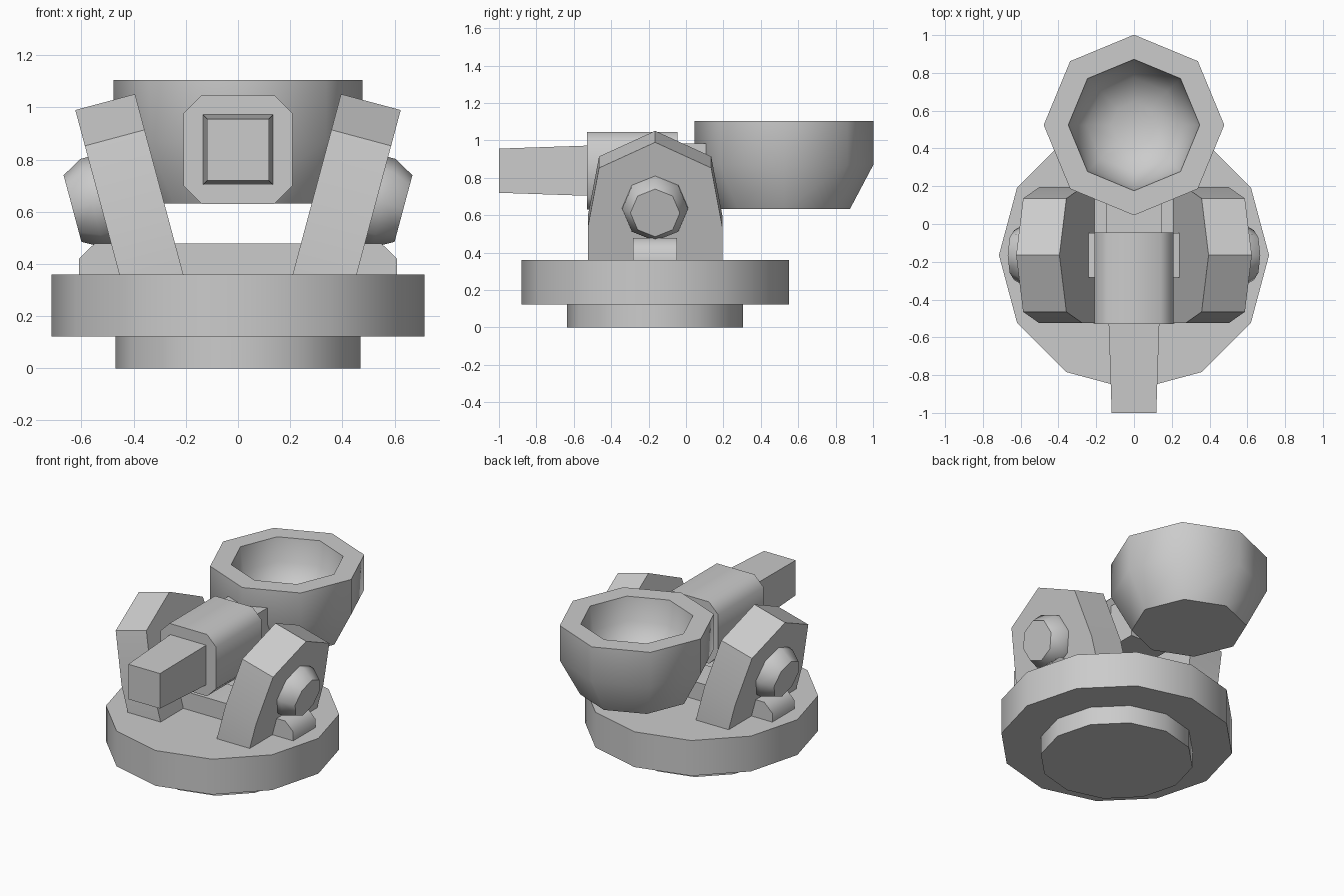
import bpy, bmesh, math
from mathutils import Vector

if "Cube" in bpy.data.objects:
    bpy.data.objects.remove(bpy.data.objects["Cube"])

CY = -0.165          # turntable centre in y
AZ = 0.838           # beam axis height
TILT = math.radians(15)
U = Vector((math.sin(TILT), 0, math.cos(TILT)))    # up along the leaning plate
N = Vector((math.cos(TILT), 0, -math.sin(TILT)))   # outward from the plate


def skin(name, rings):
    """Bridge equal-length rings of points, cap both ends."""
    bm = bmesh.new()
    loops = [[bm.verts.new(p) for p in ring] for ring in rings]
    n = len(loops[0])
    for a, b in zip(loops, loops[1:]):
        for i in range(n):
            j = (i + 1) % n
            bm.faces.new((a[i], a[j], b[j], b[i]))
    bm.faces.new(loops[0])
    bm.faces.new(loops[-1])
    bmesh.ops.recalc_face_normals(bm, faces=bm.faces)
    mesh = bpy.data.meshes.new(name)
    bm.to_mesh(mesh)
    bm.free()
    obj = bpy.data.objects.new(name, mesh)
    bpy.context.collection.objects.link(obj)
    bpy.ops.object.select_all(action='DESELECT')
    obj.select_set(True)
    bpy.context.view_layer.objects.active = obj
    bpy.ops.object.shade_smooth_by_angle(angle=math.radians(50))
    return obj


def circle(r, z, cy, n):
    return [(r * math.cos(2 * math.pi * i / n), cy + r * math.sin(2 * math.pi * i / n), z)
            for i in range(n)]


def square(h, y):
    return [(sx * h, y, AZ + sz * h) for sx, sz in ((-1, -1), (1, -1), (1, 1), (-1, 1))]


def mirrored(points, side):
    return [(side * p[0], p[1], p[2]) for p in points]


# Turntable base
skin("base_foot", [circle(0.47, z, CY, 12) for z in (0, 0.125)])
skin("base_disc", [circle(0.715, z, CY, 12) for z in (0.122, 0.36)])

# Cross bar on the disc, chamfered ends
bar = [(-0.61, 0.35), (0.61, 0.35), (0.61, 0.42), (0.55, 0.478), (-0.55, 0.478), (-0.61, 0.42)]
skin("cross_bar", [[(x, y, z) for x, z in bar] for y in (-0.283, -0.048)])

# Leaning side plates with tapered bolts
plate = [(-0.36, -0.1), (0.36, -0.1), (0.36, 0.18), (0.30, 0.51), (0, 0.652),
         (-0.30, 0.51), (-0.36, 0.18)]
foot = Vector((0.455, CY, 0.36))
hub = foot + U * 0.29
Y = Vector((0, 1, 0))
for side, label in ((1, "right"), (-1, "left")):
    skin(label + "_plate", [mirrored([foot + Y * w + U * s + N * d for w, s in plate], side)
                            for d in (-0.237, 0)])
    skin(label + "_bolt", [mirrored([hub + N * d + (Y * math.cos(i * math.pi / 4)
                                     + U * math.sin(i * math.pi / 4)) * r for i in range(8)], side)
                           for r, d in ((0.176, -0.03), (0.176, 0.03), (0.132, 0.108))])

# Chamfered beam sleeve
H, C = 0.208, 0.14
octagon = [(-C, -H), (C, -H), (H, -C), (H, C), (C, H), (-C, H), (-H, C), (-H, -C)]
skin("beam_sleeve", [[(x, y, AZ + z) for x, z in octagon] for y in (-0.53, -0.045)])

# Handle in front, neck behind
skin("handle", [square(0.118, -1.0), square(0.135, -0.5)])
skin("neck", [square(0.146, -0.08), square(0.146, 0.15)])

# Open cup: outer wall, rim, inner bowl
cup = [(0.352, 0.632), (0.478, 0.87), (0.478, 1.105), (0.348, 1.105),
       (0.325, 0.95), (0.25, 0.83), (0.12, 0.77)]
skin("cup", [circle(r, z, 0.524, 8) for r, z in cup])
